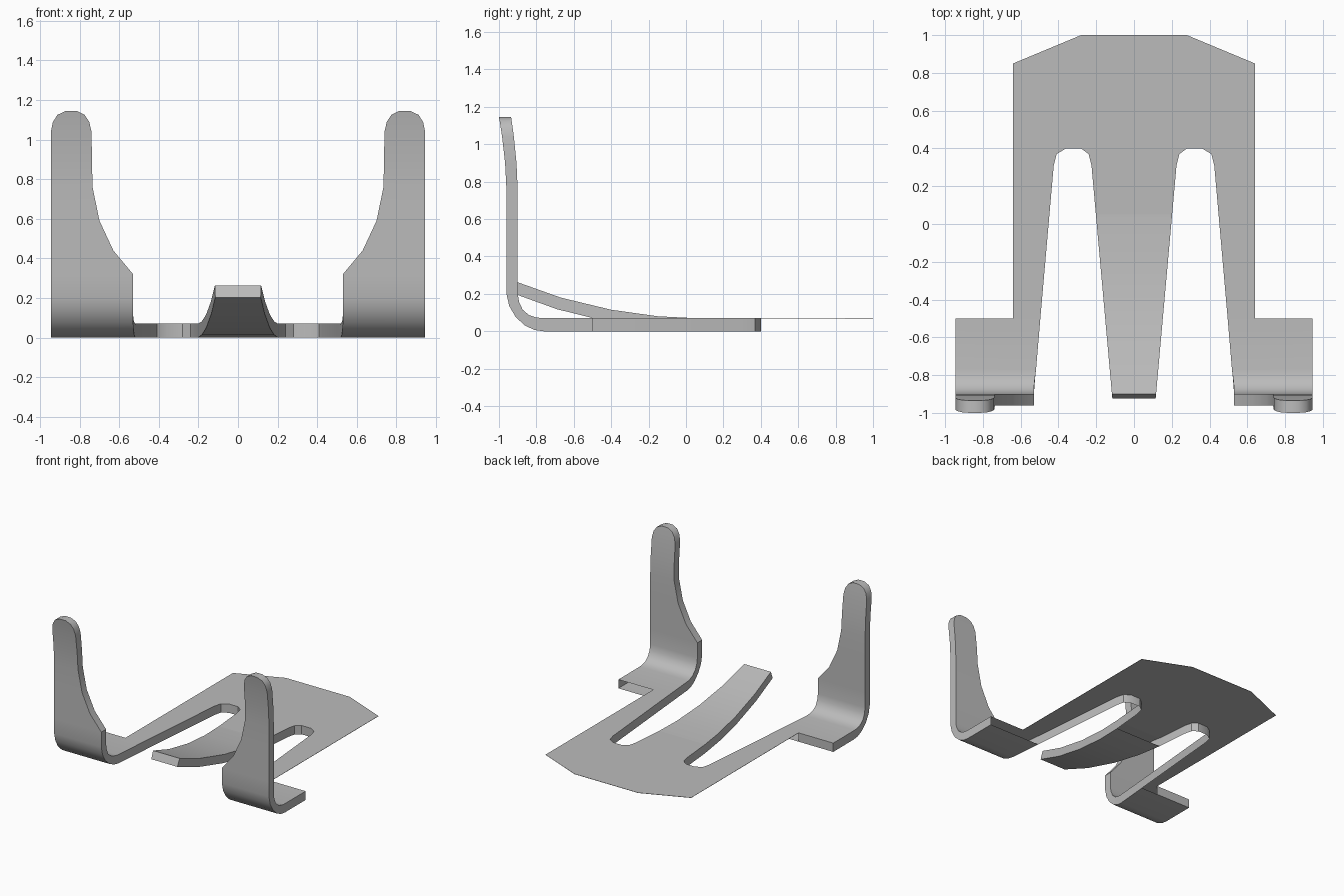
import bpy, bmesh, math

cube = bpy.data.objects.get("Cube")
if cube:
    bpy.data.objects.remove(cube, do_unlink=True)

GREY = (0.5, 0.5, 0.5, 1)
metal = bpy.data.materials.new("grey metal")
metal.use_nodes = True
metal.diffuse_color = GREY
metal.node_tree.nodes["Principled BSDF"].inputs["Base Color"].default_value = GREY

THICK = 0.07      # sheet thickness
TAB_Y = -0.5      # rear edge of the side tabs
TONGUE_Y = 0.05   # where the tongue starts to rise
OUT_X = 0.945
SIDE_X = 0.64


def finish(name, bm, recalc=True):
    if recalc:
        bmesh.ops.recalc_face_normals(bm, faces=bm.faces[:])
    mesh = bpy.data.meshes.new(name)
    bm.to_mesh(mesh)
    bm.free()
    mesh.materials.append(metal)
    mesh.shade_smooth()
    mesh.set_sharp_from_angle(angle=math.radians(32))
    obj = bpy.data.objects.new(name, mesh)
    bpy.context.collection.objects.link(obj)
    return obj


def loft(name, sections):
    """Bent strip through four-cornered sections, open at the first, capped at the last."""
    bm = bmesh.new()
    rings = [[bm.verts.new(p) for p in s] for s in sections]
    for a, b in zip(rings, rings[1:]):
        for i in range(4):
            j = (i + 1) % 4
            bm.faces.new((a[i], a[j], b[j], b[i]))
    bm.faces.new(rings[-1])
    return finish(name, bm)


def slot_outer(y):
    return 0.425 + 0.105 * (0.31 - y) / 1.2


def slot_inner(y):
    return 0.225 - 0.11 * (0.31 - y) / 1.23


# Slot outline, from the arm round the closed end to the tongue
slot = [(slot_outer(TAB_Y), TAB_Y), (0.425, 0.31), (0.41, 0.37), (0.36, 0.4),
        (0.28, 0.4), (0.24, 0.37), (0.225, 0.31), (slot_inner(TONGUE_Y), TONGUE_Y)]

# Thin base plate with both slots cut out
right = [(0.28, 1), (SIDE_X, 0.85), (SIDE_X, TAB_Y)] + slot
outline = right + [(-x, y) for x, y in reversed(right)]
bm = bmesh.new()
plate = bm.faces.new([bm.verts.new((x, y, THICK)) for x, y in outline])
extruded = bmesh.ops.extrude_face_region(bm, geom=[plate], use_keep_orig=True)
for v in extruded["geom"]:
    if isinstance(v, bmesh.types.BMVert):
        v.co.z -= 0.002
finish("base_plate", bm)

# Arm sections: bend from the tab to the upright: (outer y, z), (inner y, z)
bend = [((TAB_Y, 0), (TAB_Y, THICK)), ((-0.76, 0), (-0.77, THICK)),
        ((-0.81, 0.007), (-0.805, 0.075)), ((-0.86, 0.03), (-0.84, 0.087)),
        ((-0.91, 0.075), (-0.873, 0.115)), ((-0.945, 0.135), (-0.892, 0.155)),
        ((-0.96, 0.2), (-0.9, 0.2))]
# Upright: height, inner x, outer x
upright = [(0.32, 0.53, OUT_X), (0.44, 0.63, OUT_X), (0.59, 0.7, OUT_X),
           (0.76, 0.735, OUT_X), (0.9, 0.738, OUT_X), (1.04, 0.74, OUT_X),
           (1.09, 0.752, 0.935), (1.125, 0.775, 0.912), (1.145, 0.815, 0.87)]


def arm_sections(s):
    rows = [(o, i, min(slot_outer(o[0]), 0.53), OUT_X) for o, i in bend]
    for z, x0, x1 in upright:
        lean = max(0, (z - 0.76) / 0.385) ** 1.7
        rows.append(((-0.96 - 0.04 * lean, z), (-0.9 - 0.035 * lean, z), x0, x1))
    return [[(s * x0, *o), (s * x1, *o), (s * x1, *i), (s * x0, *i)]
            for o, i, x0, x1 in rows]


for side, s in (("left", 1), ("right", -1)):
    loft(side + "_arm", arm_sections(s))

    # Cut wall round the slot, facing into the slot
    bm = bmesh.new()
    low = [bm.verts.new((s * x, y, 0)) for x, y in slot]
    high = [bm.verts.new((s * x, y, THICK)) for x, y in slot]
    for k in range(len(slot) - 1):
        quad = [low[k], high[k], high[k + 1], low[k + 1]]
        bm.faces.new(quad if s > 0 else quad[::-1])
    finish(side + "_slot_wall", bm, recalc=False)

# Closed rear edge of the right tab
bm = bmesh.new()
bm.faces.new([bm.verts.new((x, TAB_Y, z)) for x, z in
              ((-OUT_X, 0), (-OUT_X, THICK), (-SIDE_X, THICK), (-SIDE_X, 0))])
finish("right_tab_end", bm, recalc=False)

# Raised tongue: (top y, z), (bottom y, z)
curve = [((TONGUE_Y, THICK), (TONGUE_Y, 0)), ((-0.15, 0.08), (-0.16, 0.013)),
         ((-0.4, 0.115), (-0.415, 0.05)), ((-0.67, 0.18), (-0.69, 0.118)),
         ((-0.9, 0.262), (-0.925, 0.203))]
loft("tongue", [[(-slot_inner(t[0]), *t), (slot_inner(t[0]), *t),
                 (slot_inner(b[0]), *b), (-slot_inner(b[0]), *b)] for t, b in curve])
